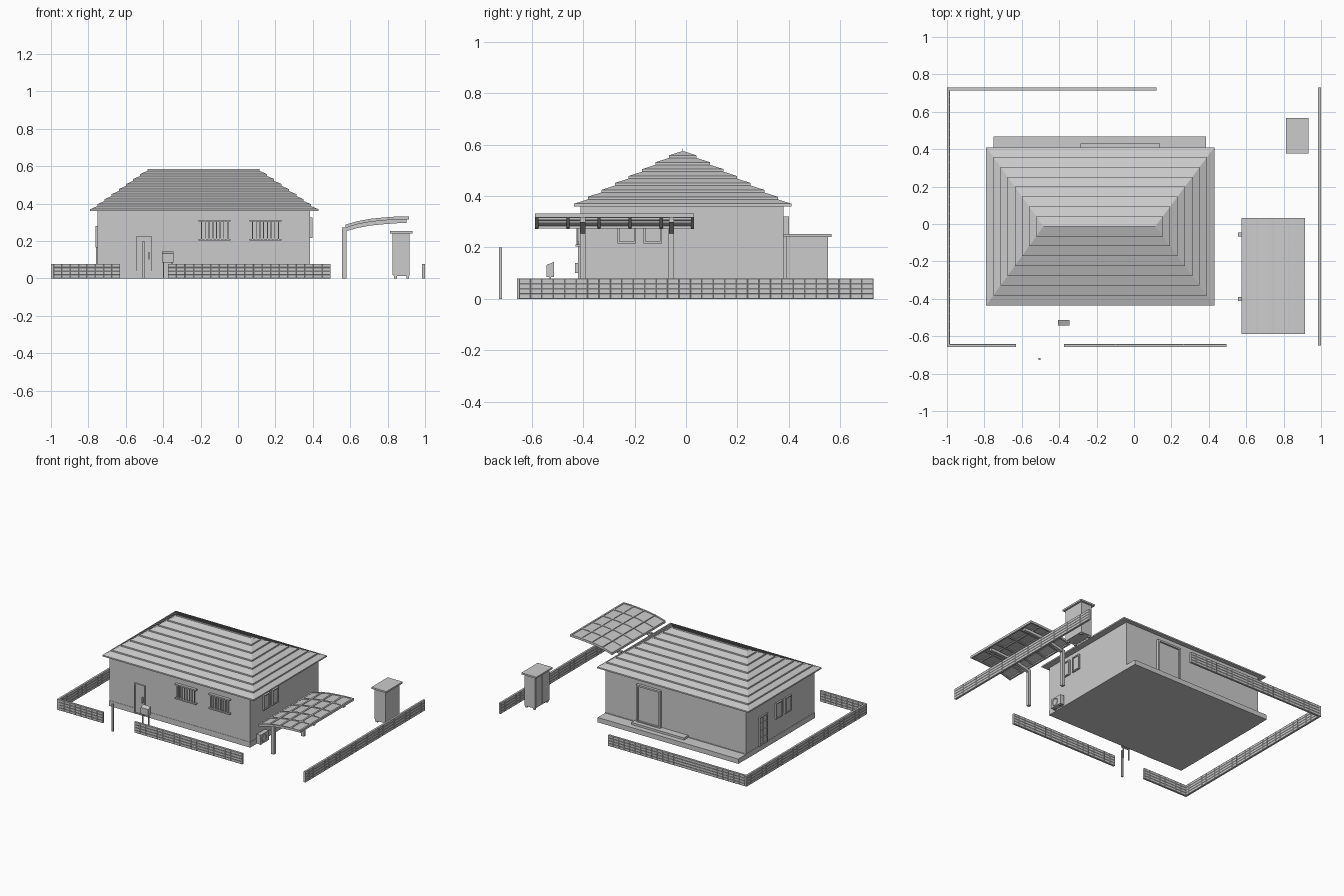
import bpy, bmesh

if "Cube" in bpy.data.objects:
    bpy.data.objects.remove(bpy.data.objects["Cube"])

def finish(bm, name):
    bmesh.ops.recalc_face_normals(bm, faces=bm.faces)
    me = bpy.data.meshes.new(name)
    bm.to_mesh(me)
    bm.free()
    ob = bpy.data.objects.new(name, me)
    bpy.context.collection.objects.link(ob)
    return ob

def boxes(name, *extents):
    # each extent: x0, x1, y0, y1, z0, z1
    bm = bmesh.new()
    for x0, x1, y0, y1, z0, z1 in extents:
        for v in bmesh.ops.create_cube(bm, size=1)['verts']:
            v.co = ((x0 + x1) / 2 + v.co.x * (x1 - x0),
                    (y0 + y1) / 2 + v.co.y * (y1 - y0),
                    (z0 + z1) / 2 + v.co.z * (z1 - z0))
    return finish(bm, name)

def wall_frame(name, side, a0, a1, z0, z1, depth=0.015, w=0.008, mullions=0, rails=0):
    # framed opening on a wall: thin pane, surrounding frame, inner bars
    parts = [(a0, a1, 0, depth * 0.4, z0, z1),
             (a0, a0 + w, 0, depth, z0, z1), (a1 - w, a1, 0, depth, z0, z1),
             (a0 + w, a1 - w, 0, depth, z0, z0 + w), (a0 + w, a1 - w, 0, depth, z1 - w, z1)]
    for i in range(mullions):
        m = a0 + (a1 - a0) * (i + 1) / (mullions + 1)
        parts.append((m - w / 3, m + w / 3, 0, depth * 0.8, z0 + w, z1 - w))
    for i in range(rails):
        m = z0 + (z1 - z0) * (i + 1) / (rails + 1)
        parts.append((a0 + w, a1 - w, 0, depth * 0.7, m - w / 3, m + w / 3))
    out = []
    for p0, p1, d0, d1, q0, q1 in parts:
        out.append({'front': (p0, p1, HY0 - d1, HY0 - d0, q0, q1),
                    'back': (p0, p1, HY1 + d0, HY1 + d1, q0, q1),
                    'left': (HX0 - d1, HX0 - d0, p0, p1, q0, q1),
                    'right': (HX1 + d0, HX1 + d1, p0, p1, q0, q1)}[side])
    return boxes(name, *out)

# House body and foundation
HX0, HX1, HY0, HY1 = -0.75, 0.385, -0.41, 0.38
boxes("house_walls", (HX0, HX1, HY0, HY1, 0.04, 0.368))
boxes("foundation", (HX0 - 0.002, HX1 + 0.002, HY0 - 0.002, HY1 + 0.002, 0, 0.04))

# Hip roof built from lapped courses
bm = bmesh.new()
eave, ridge = (-0.79, 0.43, -0.435, 0.41), (-0.485, 0.115, -0.0135, -0.0115)
rings, courses = [], 8
for k in range(courses + 1):
    t = k / courses
    x0, x1, y0, y1 = [a + (b - a) * t for a, b in zip(eave, ridge)]
    z = 0.36 + 0.215 * t
    for lip in (0, 0.01):
        rings.append([bm.verts.new((x, y, z + lip))
                      for x, y in ((x0, y0), (x1, y0), (x1, y1), (x0, y1))])
for a, b in zip(rings, rings[1:]):
    for i in range(4):
        j = (i + 1) % 4
        bm.faces.new((a[i], a[j], b[j], b[i]))
bm.faces.new(rings[0])
bm.faces.new(rings[-1])
finish(bm, "hip_roof")

# Front door with handle
wall_frame("front_door", 'front', -0.545, -0.46, 0.005, 0.225, 0.01)
boxes("front_door_handle", (-0.478, -0.472, -0.432, -0.41, 0.10, 0.14))

# Front windows with security bars
for n, cx in enumerate((-0.125, 0.147)):
    wall_frame(f"front_window_{n}", 'front', cx - 0.062, cx + 0.062, 0.205, 0.313, 0.008, 0.008, 1)
    bars = [(cx - 0.085, cx + 0.085, -0.43, -0.41, z, z + 0.009) for z in (0.203, 0.304)]
    for i in range(8):
        x = cx - 0.07 + 0.02 * i
        bars.append((x - 0.003, x + 0.003, -0.426, -0.42, 0.21, 0.306))
    boxes(f"window_bars_{n}", *bars)

# Side and back openings
for n, (a, b) in enumerate(((-0.267, -0.195), (-0.165, -0.093))):
    wall_frame(f"right_window_{n}", 'right', a, b, 0.215, 0.325, 0.012)
for n, (a, b) in enumerate(((-0.135, -0.06), (-0.03, 0.045))):
    wall_frame(f"left_window_{n}", 'left', a, b, 0.165, 0.28, 0.012)
wall_frame("side_door", 'left', 0.14, 0.235, 0.04, 0.25, 0.01, 0.01, 1, 3)
wall_frame("garden_door", 'back', -0.07, 0.125, 0.045, 0.32, 0.02, 0.012)

# Back veranda and step
boxes("veranda", (HX0, HX1, HY1, 0.468, 0, 0.035))
boxes("veranda_step", (-0.285, 0.14, HY1, 0.43, 0.035, 0.05))

# Outdoor cooling unit with fan ring
boxes("cooling_unit", (0.392, 0.425, -0.345, -0.25, 0.006, 0.075),
      (0.395, 0.42, -0.335, -0.325, 0, 0.006), (0.395, 0.42, -0.27, -0.26, 0, 0.006))
bpy.ops.mesh.primitive_torus_add(major_segments=20, minor_segments=6, major_radius=0.025,
                                 minor_radius=0.003, location=(0.425, -0.305, 0.04),
                                 rotation=(0, 1.5708, 0))
bpy.context.object.name = "cooling_unit_fan_ring"

# Block garden walls with recessed joints
def garden_wall(name, p, q, t=0.014, h=0.078):
    # p, q: ends of the centre line, parallel to x or y
    bm = bmesh.new()
    along_x = abs(q[0] - p[0]) > abs(q[1] - p[1])
    length = max(abs(q[0] - p[0]), abs(q[1] - p[1]))
    nx, nz = max(2, round(length / 0.045)), 4
    def vert(i, k, s):
        a = length * i / nx
        off = s * t / 2
        return bm.verts.new((p[0] + (a if along_x else off), p[1] + (off if along_x else a), h * k / nz))
    grid = [[[vert(i, k, s) for k in range(nz + 1)] for i in range(nx + 1)] for s in (-1, 1)]
    sides = []
    for g in grid:
        for i in range(nx):
            for k in range(nz):
                sides.append(bm.faces.new((g[i][k], g[i + 1][k], g[i + 1][k + 1], g[i][k + 1])))
    a, b = grid
    for k in (0, nz):
        for i in range(nx):
            bm.faces.new((a[i][k], a[i + 1][k], b[i + 1][k], b[i][k]))
    for i in (0, nx):
        for k in range(nz):
            bm.faces.new((a[i][k], a[i][k + 1], b[i][k + 1], b[i][k]))
    bmesh.ops.recalc_face_normals(bm, faces=bm.faces)
    bmesh.ops.inset_individual(bm, faces=sides, thickness=0.002, depth=0.001)
    finish(bm, name)

garden_wall("wall_front_left", (-0.986, -0.65), (-0.63, -0.65))
garden_wall("wall_front_right", (-0.375, -0.65), (0.495, -0.65))
garden_wall("wall_back", (-0.986, 0.722), (0.12, 0.722))
garden_wall("wall_left", (-0.993, -0.657), (-0.993, 0.729))
garden_wall("wall_right", (0.992, -0.65), (0.992, 0.729))

# Carport: curved strips share one arc
ARC = [(0.575, 0.288), (0.64, 0.306), (0.71, 0.319), (0.78, 0.326), (0.85, 0.331), (0.915, 0.332)]

def arc_strip(bm, y0, y1, top, bottom, arc=ARC):
    rows = [[bm.verts.new(c) for c in ((x, y0, z - top), (x, y1, z - top),
                                       (x, y1, z - bottom), (x, y0, z - bottom))] for x, z in arc]
    for a, b in zip(rows, rows[1:]):
        for i in range(4):
            j = (i + 1) % 4
            bm.faces.new((a[i], a[j], b[j], b[i]))
    bm.faces.new(rows[0])
    bm.faces.new(rows[-1])

bm = bmesh.new()
arc_strip(bm, -0.583, 0.028, 0.004, 0.009)
finish(bm, "carport_panel")
bm = bmesh.new()
for i in range(6):
    y = -0.587 + i * 0.1212
    arc_strip(bm, y, y + 0.012, 0, 0.016)
finish(bm, "carport_ribs")
boxes("carport_purlins", *[(x - 0.006, x + 0.006, -0.587, 0.031, z - 0.016, z)
                           for x, z in ((0.581, 0.289), (0.66, 0.311), (0.745, 0.323),
                                        (0.83, 0.3295), (0.909, 0.332))])
bm = bmesh.new()
for y in (-0.402, -0.057):
    arc_strip(bm, y - 0.01, y + 0.01, 0.016, 0.036, [(0.557, 0.286)] + ARC[:5] + [(0.9, 0.332)])
finish(bm, "carport_arms")
boxes("carport_posts", *[(0.557, 0.579, y - 0.011, y + 0.011, 0, 0.272) for y in (-0.402, -0.057)])

# Storage shed with two sliding doors
boxes("shed_body", (0.832, 0.918, 0.39, 0.553, 0.012, 0.243))
boxes("shed_roof", (0.812, 0.932, 0.378, 0.567, 0.241, 0.253))
boxes("shed_doors", (0.826, 0.832, 0.395, 0.475, 0.018, 0.241), (0.829, 0.832, 0.475, 0.548, 0.018, 0.241))
boxes("shed_feet", *[(x, x + 0.015, y, y + 0.015, 0, 0.012) for x in (0.835, 0.9) for y in (0.395, 0.535)])

# Letter box with sloping lid, on two legs
box = boxes("letter_box", (-0.405, -0.345, -0.543, -0.513, 0.085, 0.143))
for v in box.data.vertices:
    if v.co.z > 0.1 and v.co.y < -0.53:
        v.co.z = 0.132
boxes("letter_box_legs", *[(x, x + 0.007, -0.532, -0.525, 0, 0.09) for x in (-0.402, -0.355)])

# Gate pole
boxes("gate_pole", (-0.511, -0.499, -0.728, -0.716, 0, 0.2))
